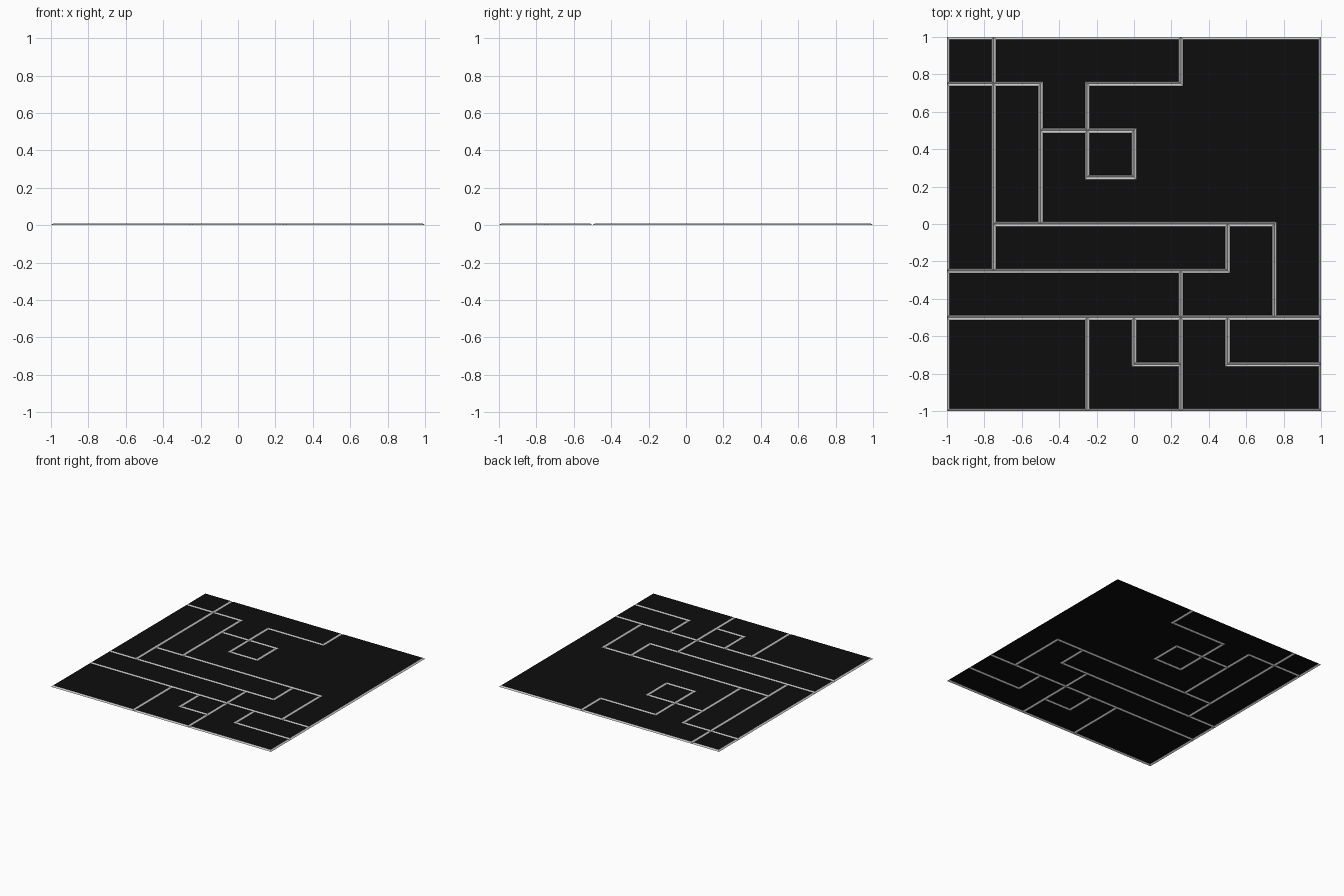
import bpy, bmesh
from mathutils import Vector

if "Cube" in bpy.data.objects:
    bpy.data.objects.remove(bpy.data.objects["Cube"])

CELL, INSET, HEIGHT = 0.25, 0.013, 0.01


def material(name, v):
    m = bpy.data.materials.new(name)
    m.diffuse_color = (v, v, v, 1)
    m.use_nodes = True
    m.node_tree.nodes["Principled BSDF"].inputs["Base Color"].default_value = m.diffuse_color
    return m


BLACK = material("black_face", 0.004)
GREY = material("light_grey_edge", 0.55)

# Right-angled outlines in grid cells, counter-clockwise:
# x0, y0, x1, y1 ... gives corners (x0,y0) (x1,y0) (x1,y1) (x2,y1) ...
PANELS = {
    "corner_panel": [-4, 3, -3, 4],
    "top_panel": [-3, 3, -2, 2, -1, 3, 1, 4],
    "large_panel": [-2, 0, 3, -2, 4, 4, 1, 3, -1, 2, 0, 1, -1, 2],
    "left_column_panel": [-4, -1, -3, 3],
    "inner_column_panel": [-3, 0, -2, 3],
    "small_square_panel": [-1, 1, 0, 2],
    "middle_strip_panel": [-3, -1, 2, 0],
    "hook_panel": [1, -2, 3, 0, 2, -1],
    "lower_strip_panel": [-4, -2, 1, -1],
    "front_left_panel": [-4, -4, -1, -2],
    "front_middle_panel": [-1, -4, 1, -3, 0, -2],
    "front_square_panel": [0, -3, 1, -2],
    "front_right_panel": [1, -4, 4, -3, 2, -2],
    "right_strip_panel": [2, -3, 4, -2],
}


def build_panel(name, p):
    pts = []
    for i in range(0, len(p), 2):
        pts += [Vector((p[i], p[i + 1], 0)) * CELL,
                Vector((p[(i + 2) % len(p)], p[i + 1], 0)) * CELL]
    bm = bmesh.new()
    n = len(pts)
    low, high = [], []
    for i, c in enumerate(pts):
        a = (c - pts[i - 1]).normalized()
        b = (pts[(i + 1) % n] - c).normalized()
        inward = Vector((-a.y - b.y, a.x + b.x, 0)) * INSET
        low.append(bm.verts.new(c))
        high.append(bm.verts.new(c + inward + Vector((0, 0, HEIGHT))))
    # black top face, open underneath
    bm.faces.new(high).material_index = 0
    # sloped grey skirt; neighbouring skirts form the grooves
    for i in range(n):
        j = (i + 1) % n
        bm.faces.new((low[i], low[j], high[j], high[i])).material_index = 1
    me = bpy.data.meshes.new(name)
    bm.to_mesh(me)
    bm.free()
    me.materials.append(BLACK)
    me.materials.append(GREY)
    ob = bpy.data.objects.new(name, me)
    bpy.context.collection.objects.link(ob)


for name, outline in PANELS.items():
    build_panel(name, outline)
